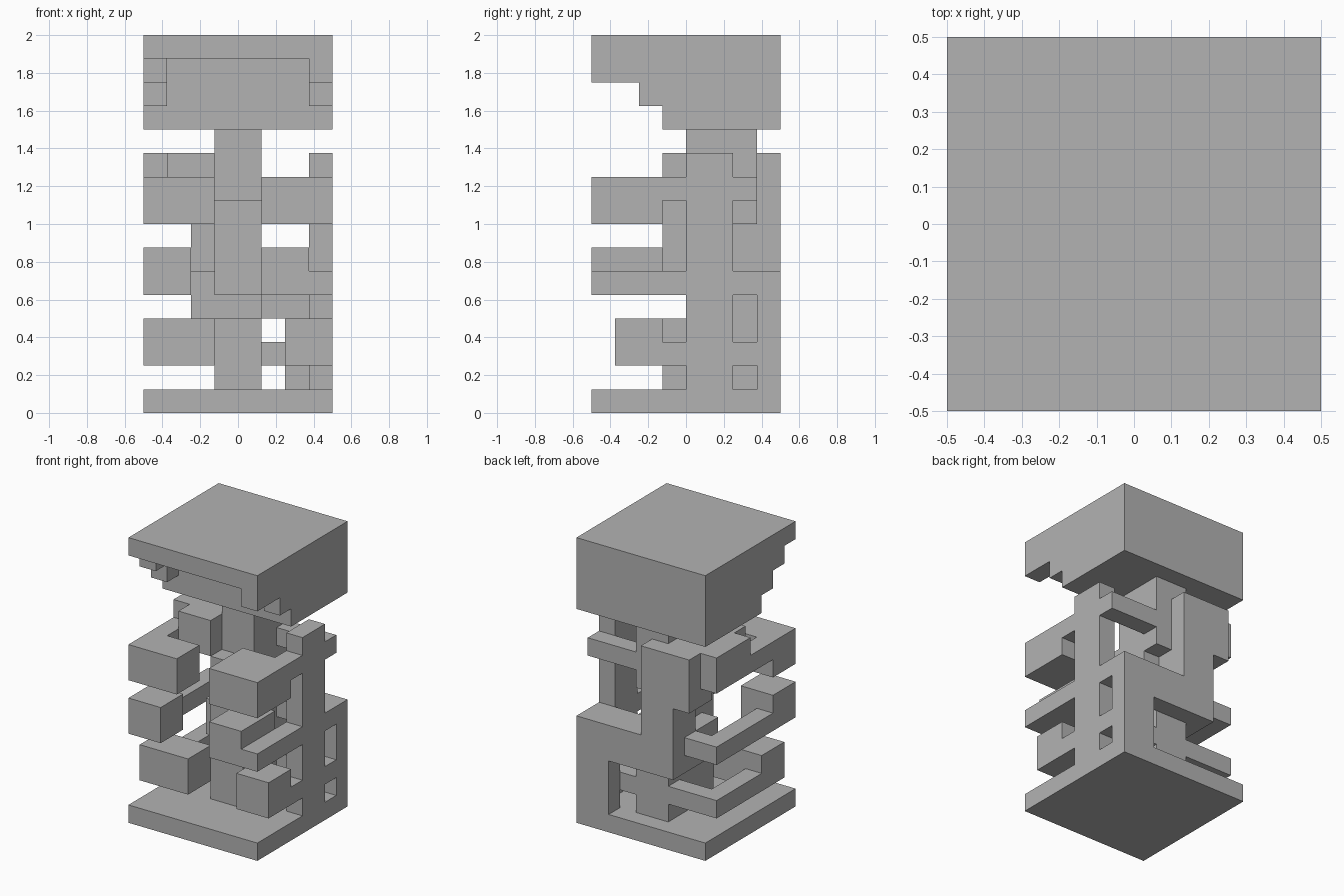
import bpy
import bmesh
from mathutils import Vector

cube = bpy.data.objects.get("Cube")
if cube:
    bpy.data.objects.remove(cube, do_unlink=True)

U = 0.125  # grid unit

grey = bpy.data.materials.new("plain grey")
grey.use_nodes = True
grey.diffuse_color = (0.45, 0.45, 0.45, 1)
grey.node_tree.nodes["Principled BSDF"].inputs["Base Color"].default_value = (0.45, 0.45, 0.45, 1)


def box(x, y, z):
    """Grid cells of a box given as three (start, end) ranges."""
    return {(i, j, k) for i in range(*x) for j in range(*y) for k in range(*z)}


def hook(block, strip_x, bar_x, z):
    """Front block, thin side strip and back bar that reaches the column."""
    level = (z, z + 1)
    return block | box(strip_x, (0 if z > 2 else 1, 7), level) | box(bar_x, (6, 7), level)


LEFT, RIGHT = (0, 1), (7, 8)
parts = {}

# Base plate
parts["base"] = box((0, 8), (0, 8), (0, 1))

# Head with a stepped, hollowed underside at the front
parts["head"] = (
    box((0, 8), (0, 8), (15, 16)) | box((0, 8), (3, 8), (12, 15))
    | box(LEFT, (1, 3), (14, 15)) | box(LEFT, (2, 3), (13, 14))
    | box(RIGHT, (0, 3), (14, 15)) | box(RIGHT, (2, 3), (13, 14)))

# Central column, notched at the back
parts["column"] = (
    (box((3, 5), (4, 7), (1, 12)) - box((4, 5), (6, 7), (6, 8)))
    | box((3, 5), (3, 4), (1, 4)) | box((3, 5), (3, 4), (5, 9)))

# Back frame
parts["back_frame"] = (
    box((6, 8), (7, 8), (1, 4)) | box((2, 8), (7, 8), (4, 6))
    | box((2, 4), (7, 8), (6, 11)) | box((2, 3), (4, 7), (4, 6))
    | box((2, 3), (6, 7), (6, 8)) | box((1, 3), (6, 8), (8, 11)))

# Side post
parts["side_post"] = box(RIGHT, (4, 6), (1, 11))

# Hooked arms on the -x side
parts["lower_right_arm"] = hook(box((0, 3), (1, 3), (2, 4)), LEFT, (0, 3), 2)
parts["middle_right_arm"] = hook(box((0, 2), (0, 2), (5, 7)), LEFT, (0, 2), 5)
parts["upper_right_arm"] = (
    hook(box((0, 3), (0, 2), (8, 10)), LEFT, (0, 3), 9)
    | box(LEFT, (4, 7), (9, 11)) | box((1, 3), (3, 6), (9, 11)))

# Hooked arms on the +x side
parts["lower_left_arm"] = hook(box((6, 8), (1, 3), (2, 4)), RIGHT, (5, 8), 2)
parts["middle_left_arm"] = hook(
    box((5, 7), (0, 3), (5, 7)) | box((5, 8), (0, 3), (5, 6)), RIGHT, (5, 8), 5)
parts["upper_left_arm"] = hook(box((5, 8), (0, 3), (8, 10)), RIGHT, (5, 8), 9)

# Each cell belongs to one part only
taken = set()
for name in parts:
    parts[name] = parts[name] - taken
    taken |= parts[name]


def build(name, cells):
    """Skin the exposed sides of the cells and merge coplanar faces."""
    bm = bmesh.new()
    for cell in sorted(cells):
        centre = Vector(cell) + Vector((0.5, 0.5, 0.5))
        for axis in range(3):
            for sign in (-1, 1):
                n = Vector((0, 0, 0))
                n[axis] = sign
                if tuple(int(c + d) for c, d in zip(cell, n)) in taken:
                    continue
                a = Vector((0, 0, 0))
                a[(axis + 1) % 3] = 0.5
                b = n.cross(a)
                mid = centre + n / 2
                ring = (mid - a - b, mid + a - b, mid + a + b, mid - a + b)
                bm.faces.new([bm.verts.new((p - Vector((4, 4, 0))) * U) for p in ring])
    bmesh.ops.remove_doubles(bm, verts=bm.verts[:], dist=0.001)
    bmesh.ops.dissolve_limit(bm, angle_limit=0.01, verts=bm.verts[:], edges=bm.edges[:])
    mesh = bpy.data.meshes.new(name)
    bm.to_mesh(mesh)
    bm.free()
    mesh.materials.append(grey)
    bpy.context.collection.objects.link(bpy.data.objects.new(name, mesh))


for name, cells in parts.items():
    build(name, cells)
